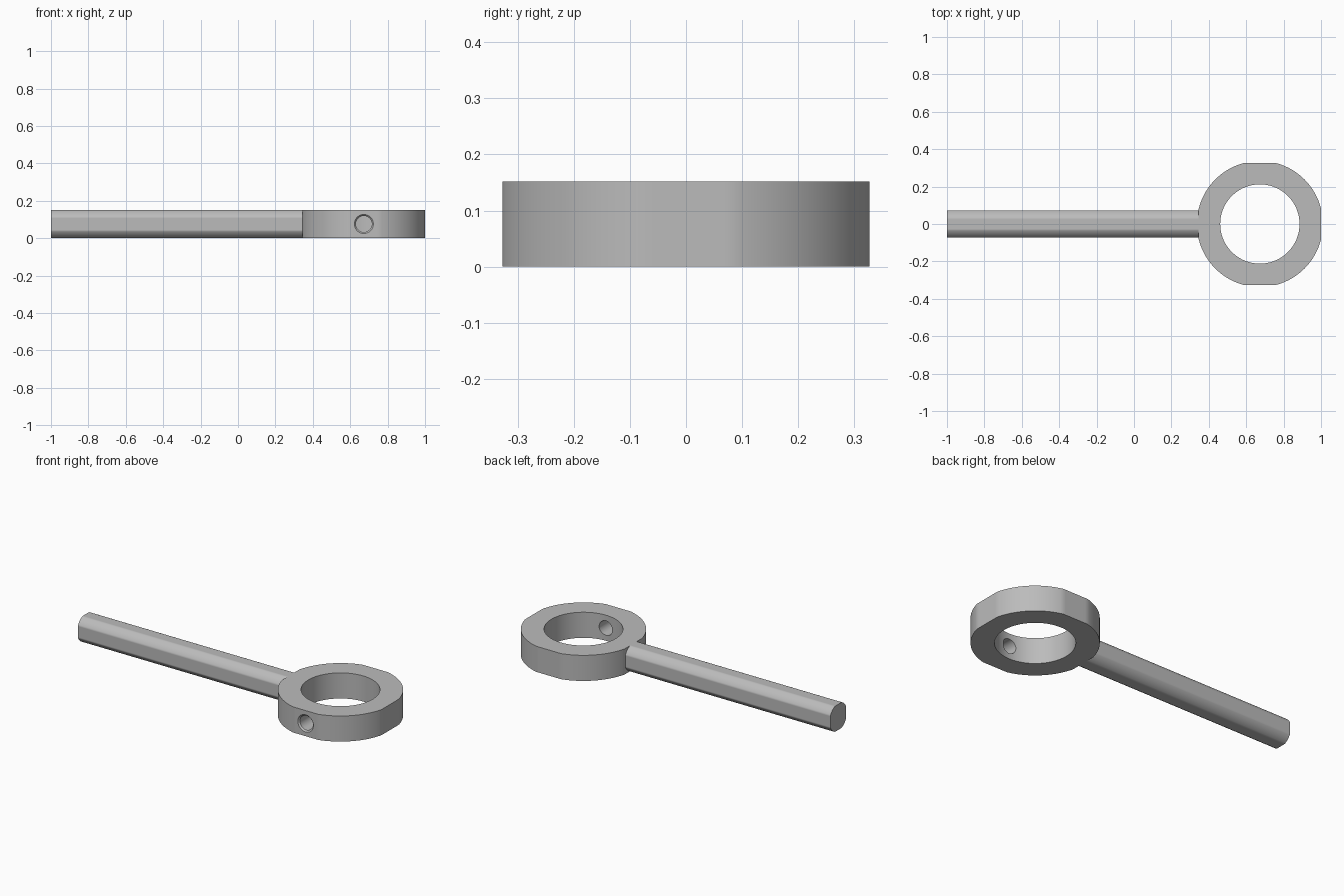
import bpy, bmesh, math
from mathutils import Matrix, Vector

if "Cube" in bpy.data.objects:
    bpy.data.objects.remove(bpy.data.objects["Cube"], do_unlink=True)

HEIGHT = 0.152
MID = HEIGHT / 2
RING_X = 0.673
FLAT = 0.327

steel = bpy.data.materials.new("steel_grey")
steel.use_nodes = True
grey = (0.5, 0.5, 0.5, 1)
steel.diffuse_color = grey
steel.node_tree.nodes["Principled BSDF"].inputs["Base Color"].default_value = grey


def clipped_circle(radius, half_u, half_v, steps=128):
    """Circle outline with flats cut on its four sides."""
    outline = []
    for i in range(steps):
        a = math.tau * i / steps
        u, v = radius * math.cos(a), radius * math.sin(a)
        outline.append((max(-half_u, min(half_u, u)), max(-half_v, min(half_v, v))))
    return outline


def loft(name, loops, closed=False):
    """Join successive loops of points, capping the ends unless closed."""
    bm = bmesh.new()
    rows = [[bm.verts.new(p) for p in loop] for loop in loops]
    n = len(rows[0])
    pairs = list(zip(rows, rows[1:]))
    if closed:
        pairs.append((rows[-1], rows[0]))
    else:
        bm.faces.new(rows[0])
        bm.faces.new(rows[-1])
    for a, b in pairs:
        for i in range(n):
            j = (i + 1) % n
            bm.faces.new((a[i], a[j], b[j], b[i]))
    bmesh.ops.recalc_face_normals(bm, faces=bm.faces)
    mesh = bpy.data.meshes.new(name)
    bm.to_mesh(mesh)
    bm.free()
    mesh.materials.append(steel)
    obj = bpy.data.objects.new(name, mesh)
    bpy.context.collection.objects.link(obj)
    return obj


def activate(obj):
    bpy.ops.object.select_all(action="DESELECT")
    obj.select_set(True)
    bpy.context.view_layer.objects.active = obj


# Ring with four small flats
outer = clipped_circle(0.337, FLAT, FLAT)
inner = clipped_circle(0.212, 1, 1)
ring = loft("ring", [[(RING_X + u, v, z) for u, v in outline]
                     for outline, z in ((outer, 0), (outer, HEIGHT),
                                        (inner, HEIGHT), (inner, 0))], closed=True)

# Set-screw hole with a chamfered mouth through the front wall
hole_stations = ((-0.347, 0.061), (-FLAT, 0.051), (-0.319, 0.043), (-0.1, 0.043))
cutter = loft("hole_cutter", [[(RING_X + u, y, MID + v)
                               for u, v in clipped_circle(r, 1, 1, 48)]
                              for y, r in hole_stations])
cutter.hide_render = True
cut = ring.modifiers.new("screw_hole", "BOOLEAN")
cut.operation = "DIFFERENCE"
cut.solver = "EXACT"
cut.object = cutter
activate(ring)
bpy.ops.object.modifier_apply(modifier=cut.name)
bpy.data.objects.remove(cutter, do_unlink=True)

# Handle rod with flattened sides, running into the ring's flat
section = clipped_circle(0.082, 0.0735, MID, 96)
rod = loft("handle_rod", [[(x, u, MID + v) for u, v in section]
                          for x in (-1, RING_X - FLAT + 0.006)])

for part in (ring, rod):
    activate(part)
    bpy.ops.object.shade_smooth_by_angle(angle=math.radians(30))
